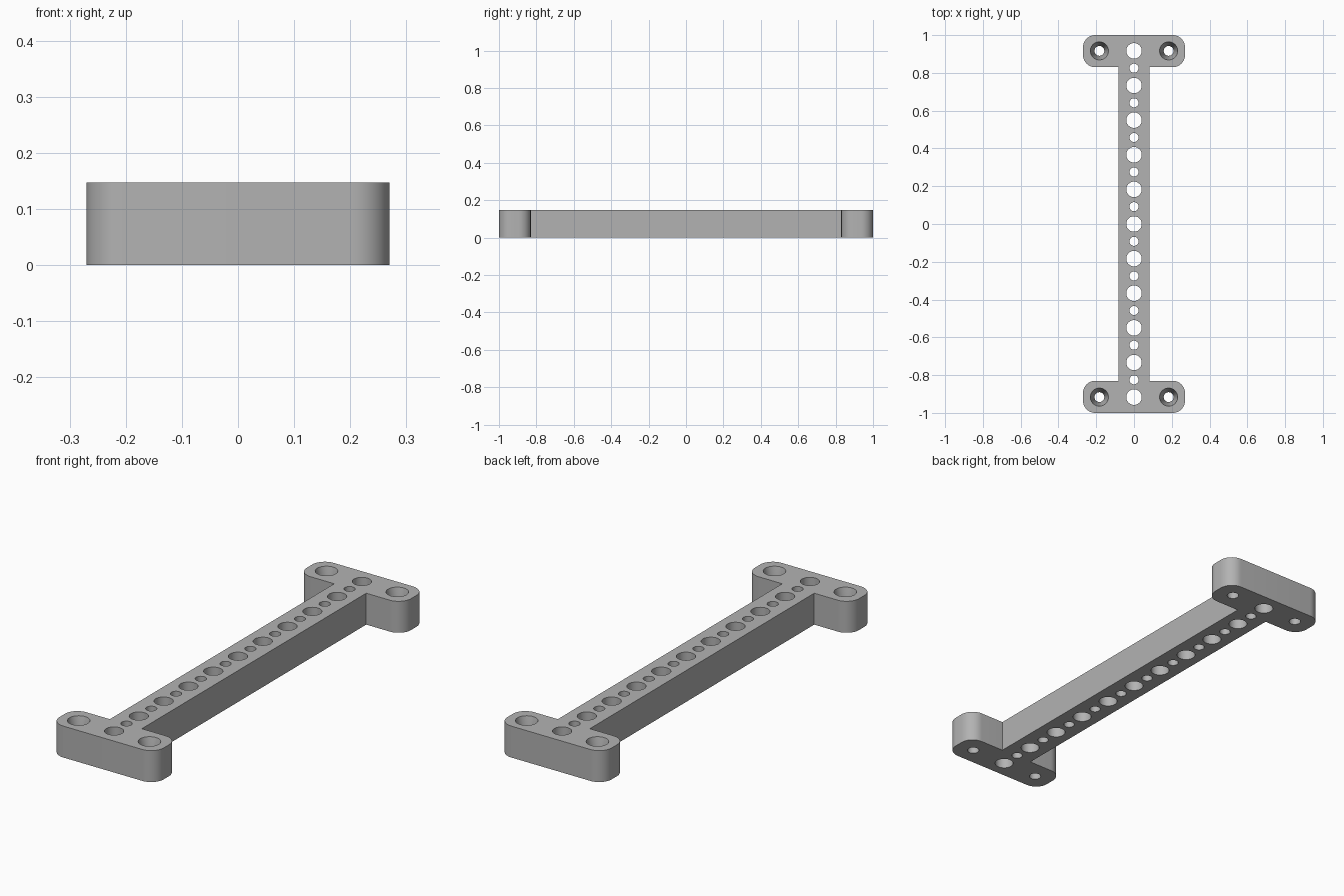
import bpy, bmesh
from math import cos, sin, pi, radians

HEIGHT = 0.147
PITCH = 0.1833
BAR_W, END_W, END_Y, CORNER = 0.083, 0.27, 0.83, 0.065

cube = bpy.data.objects.get("Cube")
if cube:
    bpy.data.objects.remove(cube, do_unlink=True)

grey = bpy.data.materials.new("plain_grey")
grey.use_nodes = True
colour = (0.45, 0.45, 0.45, 1)
grey.diffuse_color = colour
grey.node_tree.nodes["Principled BSDF"].inputs["Base Color"].default_value = colour


def make_object(name, bm):
    bmesh.ops.recalc_face_normals(bm, faces=bm.faces)
    mesh = bpy.data.meshes.new(name)
    bm.to_mesh(mesh)
    bm.free()
    mesh.materials.append(grey)
    obj = bpy.data.objects.new(name, mesh)
    bpy.context.collection.objects.link(obj)
    return obj


def arc(cx, cy, start):
    angles = [radians(start + 90 * i / 12) for i in range(13)]
    return [(cx + CORNER * cos(a), cy + CORNER * sin(a)) for a in angles]


def add_hole(bm, x, y, stations):
    """Round cutter through stations of (z, radius)."""
    n = 40
    rings = [[bm.verts.new((x + r * cos(2 * pi * i / n), y + r * sin(2 * pi * i / n), z))
              for i in range(n)] for z, r in stations]
    for low, high in zip(rings, rings[1:]):
        for i in range(n):
            j = (i + 1) % n
            bm.faces.new((low[i], low[j], high[j], high[i]))
    bm.faces.new(rings[0][::-1])
    bm.faces.new(rings[-1])


# Bracket outline: narrow bar with a rounded cross plate at each end
cx = END_W - CORNER
quarter = [(BAR_W, END_Y)] + arc(cx, END_Y + CORNER, -90) + arc(cx, 1 - CORNER, 0)
outline = quarter + [(-x, y) for x, y in reversed(quarter)]
outline += [(-x, -y) for x, y in outline]
bm = bmesh.new()
base = bm.faces.new([bm.verts.new((x, y, 0)) for x, y in outline])
top = bmesh.ops.extrude_face_region(bm, geom=[base])["geom"]
bmesh.ops.translate(bm, vec=(0, 0, HEIGHT),
                    verts=[v for v in top if isinstance(v, bmesh.types.BMVert)])
bracket = make_object("bracket", bm)

# Row of alternating large and small holes, and tapered screw holes in the ends
bm = bmesh.new()
for i in range(-10, 11):
    radius = 0.024 if i % 2 else 0.041
    add_hole(bm, 0, i * PITCH / 2, [(-0.05, radius), (HEIGHT + 0.05, radius)])
for sx in (-1, 1):
    for sy in (-1, 1):
        add_hole(bm, sx * PITCH, sy * 5 * PITCH,
                 [(-0.05, 0.026), (0.05, 0.026), (HEIGHT, 0.048), (HEIGHT + 0.05, 0.048)])
cutter = make_object("hole_cutter", bm)
cutter.hide_render = True

# Cut the holes and bake the result
cut = bracket.modifiers.new("holes", "BOOLEAN")
cut.operation = "DIFFERENCE"
cut.solver = "EXACT"
cut.object = cutter
bpy.ops.object.select_all(action="DESELECT")
bracket.select_set(True)
bpy.context.view_layer.objects.active = bracket
bpy.ops.object.modifier_apply(modifier=cut.name)
bpy.data.objects.remove(cutter, do_unlink=True)
bpy.ops.object.shade_smooth_by_angle(angle=radians(30))
